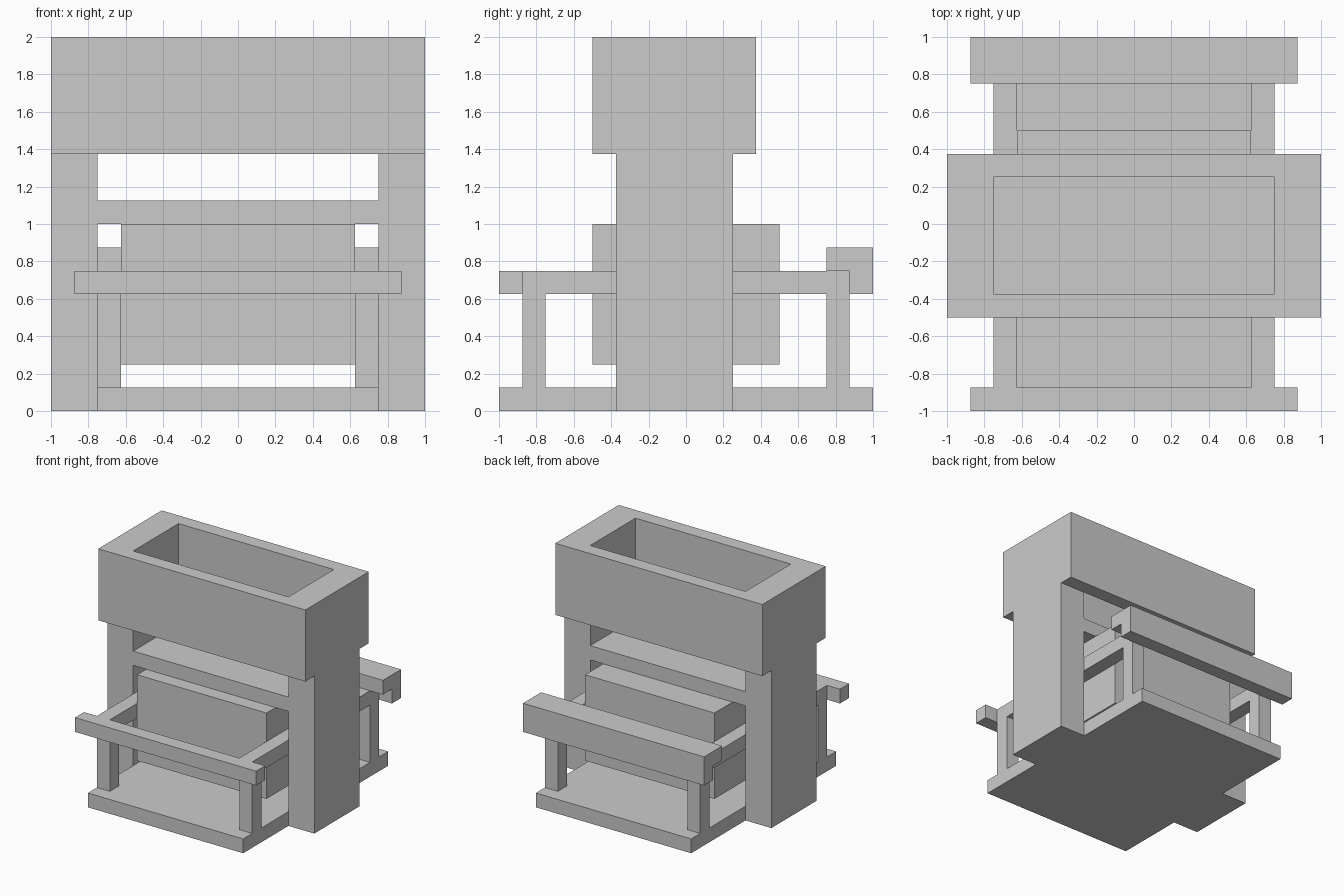
import bpy
import bmesh

if "Cube" in bpy.data.objects:
    bpy.data.objects.remove(bpy.data.objects["Cube"])


def make_object(name, bm):
    bmesh.ops.recalc_face_normals(bm, faces=bm.faces)
    mesh = bpy.data.meshes.new(name)
    bm.to_mesh(mesh)
    bm.free()
    obj = bpy.data.objects.new(name, mesh)
    bpy.context.collection.objects.link(obj)
    return obj


def box(name, x, y, z):
    """Box from (min, max) ranges."""
    bm = bmesh.new()
    bmesh.ops.create_cube(bm, size=1)
    for v in bm.verts:
        v.co = [r[0] if c < 0 else r[1] for c, r in zip(v.co, (x, y, z))]
    return make_object(name, bm)


def mirrored_box(name, x, y, z):
    """Box on the right, mirrored to the left."""
    obj = box(name, x, y, z)
    obj.modifiers.new("Mirror", 'MIRROR').use_axis[0] = True
    return obj


def profile_bar(name, profile, half):
    """Extrude a (y, z) profile along x."""
    bm = bmesh.new()
    face = bm.faces.new([bm.verts.new((-half, y, z)) for y, z in profile])
    ext = bmesh.ops.extrude_face_region(bm, geom=[face], use_keep_orig=True)
    verts = [g for g in ext["geom"] if isinstance(g, bmesh.types.BMVert)]
    bmesh.ops.translate(bm, verts=verts, vec=(2 * half, 0, 0))
    return make_object(name, bm)


def open_frame(name, outer, inner, z):
    """Rectangular tube open at top and bottom; rectangles are x0, y0, x1, y1."""
    bm = bmesh.new()
    rings = []
    for (x0, y0, x1, y1), h in ((outer, z[0]), (outer, z[1]), (inner, z[1]), (inner, z[0])):
        corners = ((x0, y0), (x1, y0), (x1, y1), (x0, y1))
        rings.append([bm.verts.new((px, py, h)) for px, py in corners])
    for r in range(4):
        a, b = rings[r], rings[(r + 1) % 4]
        for i in range(4):
            j = (i + 1) % 4
            bm.faces.new((a[i], a[j], b[j], b[i]))
    return make_object(name, bm)


# Base and main uprights
box("base", (-.75, .75), (-1, 1), (0, .125))
mirrored_box("column", (.75, 1), (-.375, .25), (0, 1.375))

# Open hopper on top, with the shelf beneath it
open_frame("hopper", (-1, -.5, 1, .375), (-.75, -.375, .75, .25), (1.375, 2))
box("shelf", (-.75, .75), (-.375, .25), (1, 1.125))

# Hanging central block
box("central_block", (-.625, .625), (-.5, .5), (.25, 1))

# Side rails and their legs
mirrored_box("side_rail", (.625, .75), (-.875, .875), (.625, .75))
mirrored_box("front_leg", (.625, .75), (-.875, -.75), (.125, .625))
mirrored_box("back_leg", (.625, .75), (.75, .875), (.125, .625))

# Front bar and L-shaped back bar
box("front_bar", (-.875, .875), (-1, -.875), (.625, .75))
profile_bar("back_bar", [(.75, .75), (.875, .75), (.875, .625),
                         (1, .625), (1, .875), (.75, .875)], .875)
